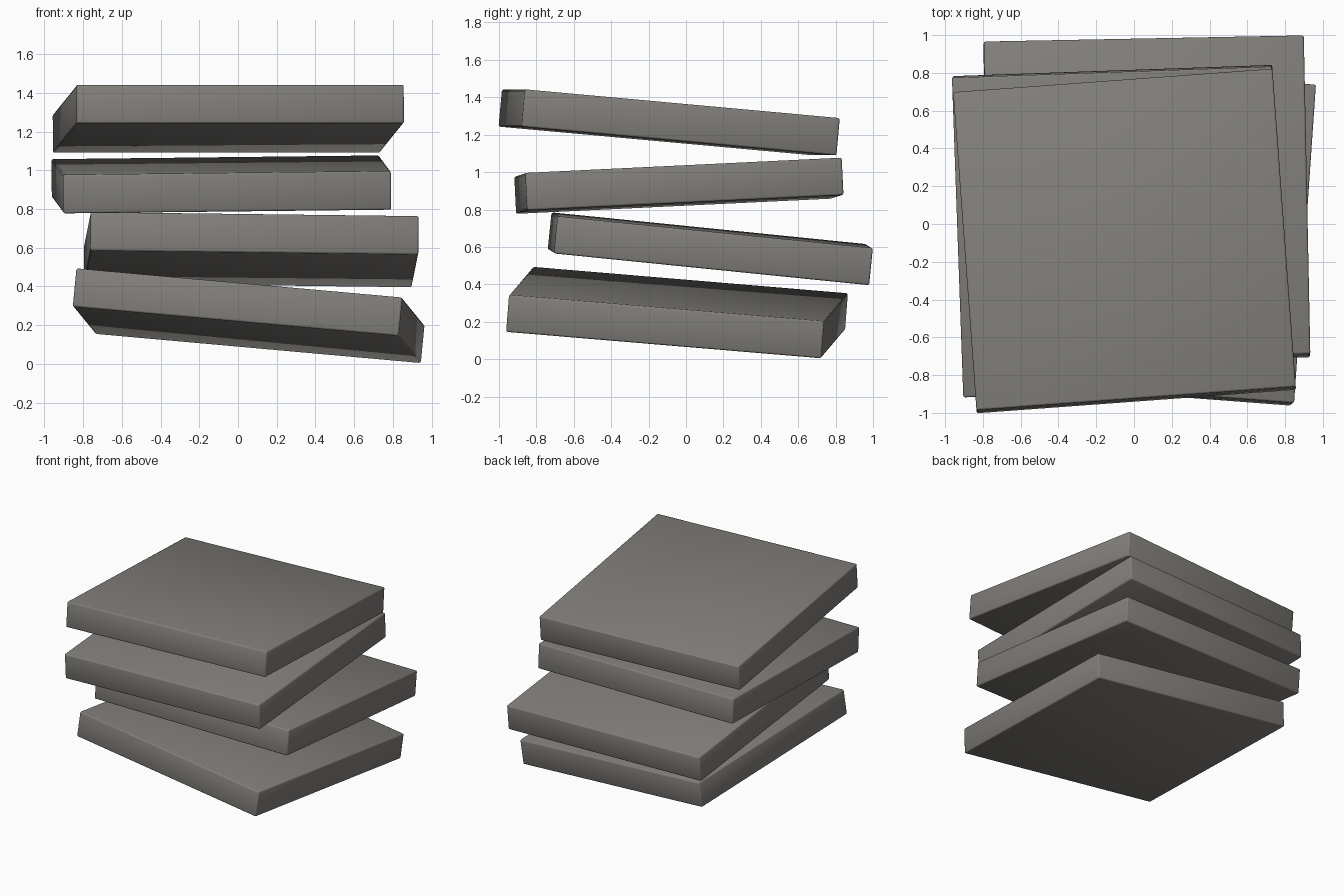
import bpy
import bmesh
from math import radians

cube = bpy.data.objects.get("Cube")
if cube:
    bpy.data.objects.remove(cube, do_unlink=True)

# Warm grey stone
stone = bpy.data.materials.new("warm_grey_stone")
stone.use_nodes = True
colour = (0.22, 0.21, 0.195, 1)
stone.diffuse_color = colour
bsdf = stone.node_tree.nodes["Principled BSDF"]
bsdf.inputs["Base Color"].default_value = colour
bsdf.inputs["Roughness"].default_value = 0.8

WIDTH, THICKNESS = 1.695, 0.2


def add_slab(name, centre, tilt):
    """Square slab with slightly softened edges."""
    bm = bmesh.new()
    bmesh.ops.create_cube(bm, size=1)
    bmesh.ops.scale(bm, vec=(WIDTH, WIDTH, THICKNESS), verts=bm.verts)
    bmesh.ops.bevel(bm, geom=bm.edges[:], offset=0.01, segments=2,
                    profile=0.5, affect='EDGES')
    for face in bm.faces:
        face.smooth = True
    mesh = bpy.data.meshes.new(name)
    bm.to_mesh(mesh)
    bm.free()
    mesh.materials.append(stone)
    slab = bpy.data.objects.new(name, mesh)
    slab.location = centre
    slab.rotation_euler = [radians(a) for a in tilt]
    bpy.context.collection.objects.link(slab)


# Loose stack, each slab tilted and turned its own way
add_slab("bottom_slab", (0.055, -0.048, 0.249), (-4.8, 5.1, -4.35))
add_slab("lower_middle_slab", (0.068, 0.13, 0.59), (-5.75, 0.7, 1.1))
add_slab("upper_middle_slab", (-0.086, -0.038, 0.927), (2.75, -0.65, 2.0))
add_slab("top_slab", (-0.05, -0.09, 1.266), (-5.2, 0, 4.2))
